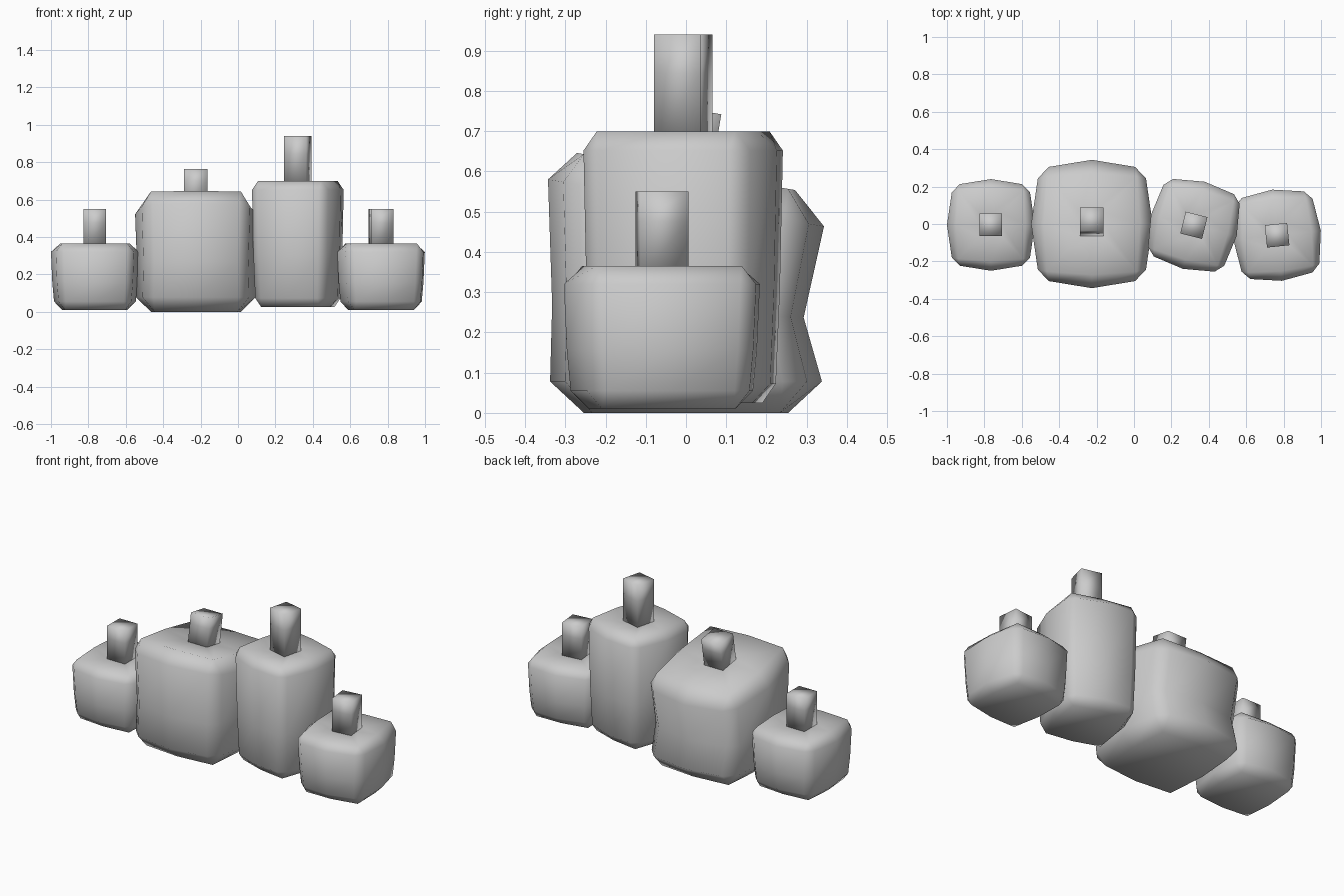
import bpy
import bmesh
from math import radians
from mathutils import Matrix, Vector

cube = bpy.data.objects.get("Cube")
if cube:
    bpy.data.objects.remove(cube)

wax = bpy.data.materials.new("plain grey")
wax.use_nodes = True
wax.diffuse_color = (0.6, 0.6, 0.6, 1)
wax.node_tree.nodes["Principled BSDF"].inputs["Base Color"].default_value = (0.6, 0.6, 0.6, 1)


def outline(mid, a, b):
    """Square-like ring: bulged side middles, corners cut from (a, b) to (b, a)."""
    pts = []
    for k in range(4):
        turn = Matrix.Rotation(k * radians(90), 2)
        pts += [turn @ Vector(p) for p in ((mid, 0), (a, b), (b, a))]
    return pts


def loft(name, rings, place):
    """Skin a stack of equal-count rings, cap both ends and shade smooth."""
    bm = bmesh.new()
    loops = [[bm.verts.new(p) for p in ring] for ring in rings]
    for low, high in zip(loops, loops[1:]):
        n = len(low)
        for i in range(n):
            j = (i + 1) % n
            bm.faces.new((low[i], low[j], high[j], high[i]))
    bm.faces.new(loops[0][::-1])
    bm.faces.new(loops[-1])
    # Merged corner points turn the corner cuts into triangles
    bmesh.ops.remove_doubles(bm, verts=bm.verts[:], dist=0.0005)
    bmesh.ops.recalc_face_normals(bm, faces=bm.faces[:])
    for f in bm.faces:
        f.smooth = True
    mesh = bpy.data.meshes.new(name)
    bm.to_mesh(mesh)
    bm.free()
    mesh.materials.append(wax)
    obj = bpy.data.objects.new(name, mesh)
    obj.matrix_world = place
    bpy.context.collection.objects.link(obj)
    return obj


def candle(name, x, y, size, base, top, drop, wick_top, turn=0, tilt=0.0, pinch=0.0, wick=0.06):
    place = Matrix.Translation((x, y, 0)) @ Matrix.Rotation(radians(turn), 4, 'Z')
    sx, sy = size
    side = outline(1, 0.89, 0.71)
    cap = outline(0.79, 0.74, 0.74)
    foot = outline(0.74, 0.68, 0.68)
    seat = outline(wick / sx, wick / sx, wick / sx)
    middle = (base + top) * 0.42

    # Body: height, ring shape, scale, amount of tilt, pinch of the back
    layers = [(base, foot, 1, 0, 0), (base + drop, side, 0.93 + pinch, 0, 0),
              (middle, side, 0.97, 0.3, pinch), (top - drop, side, 1, 1, 0),
              (top, cap, 1, 1, 0), (top - 0.012, seat, 1, 1, 0)]
    rings = []
    for z, shape, scale, lean, squeeze in layers:
        ring = []
        for p in shape:
            px, py = p.x * sx * scale, p.y * sy * scale
            if p.y > 0.5:
                py *= 1 - 2.2 * squeeze
            ring.append((px, py, z - tilt * lean * py))
        rings.append(ring)
    loft(name + "_body", rings, place)

    # Wick: square post with a loop below its top, leaning with the top face
    height = wick_top - top
    square = [(wick, wick), (-wick, wick), (-wick, -wick), (wick, -wick)]
    levels = (-0.03, height * 0.6, height)
    posts = [[(px, py, z) for px, py in square] for z in levels]
    lean = Matrix.Translation((0, 0, top)) @ Matrix.Rotation(-tilt, 4, 'X')
    loft(name + "_wick", posts, place @ lean)


candle("right_short_candle", -0.765, -0.005, (0.235, 0.245), 0.01, 0.365, 0.045, 0.55)
candle("wide_candle", -0.225, 0.0, (0.325, 0.343), 0.0, 0.6, 0.078, 0.755,
       tilt=0.17, pinch=0.055, wick=0.0625)
candle("tall_candle", 0.32, -0.007, (0.236, 0.24), 0.025, 0.70, 0.048, 0.94, turn=-14)
candle("left_short_candle", 0.765, -0.06, (0.235, 0.245), 0.01, 0.365, 0.045, 0.55, turn=6)
